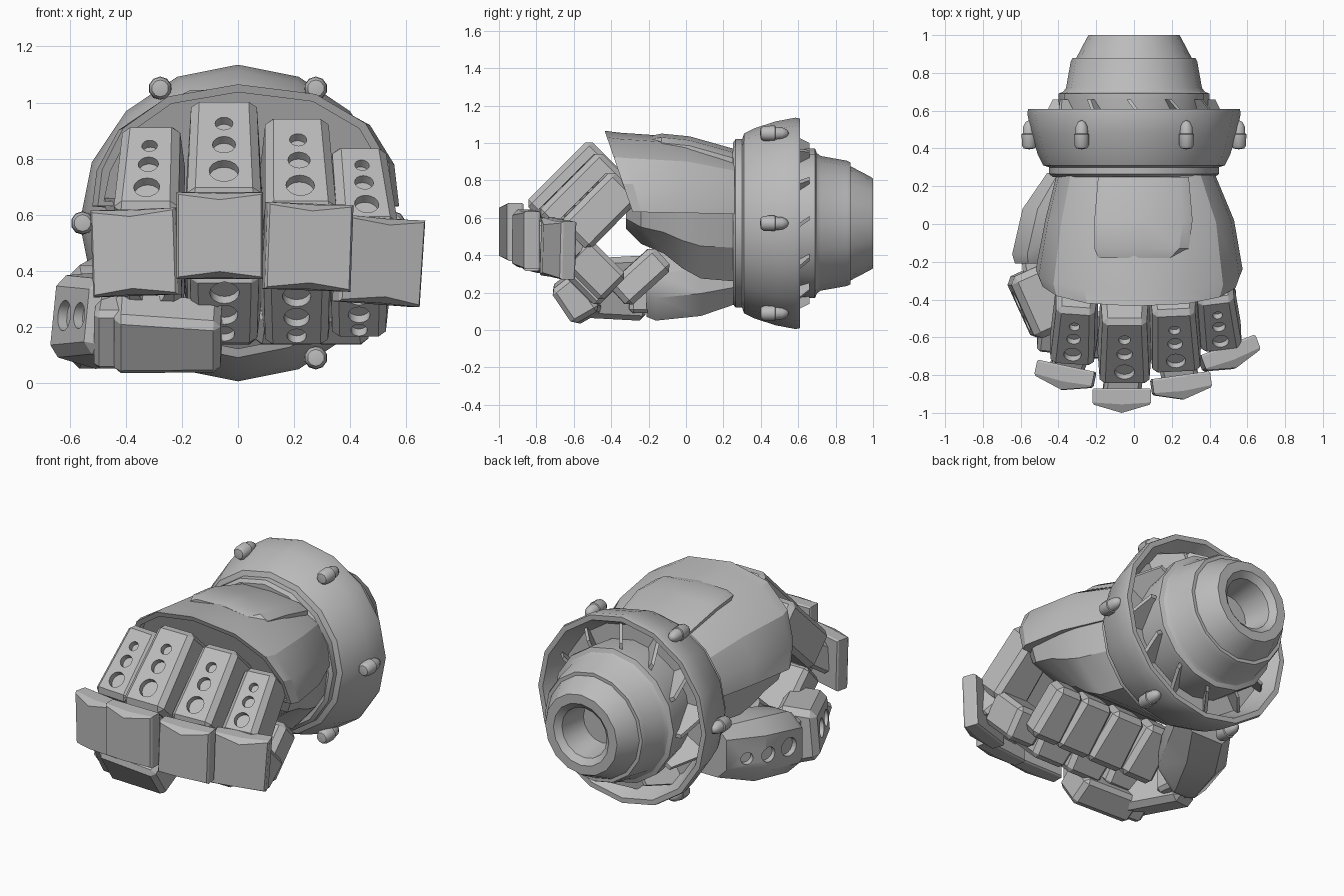
import bpy, bmesh, math
from mathutils import Vector, Matrix

if "Cube" in bpy.data.objects:
    bpy.data.objects.remove(bpy.data.objects["Cube"])

grey = bpy.data.materials.new("metal_grey")
grey.diffuse_color = (0.5, 0.5, 0.5, 1)
grey.use_nodes = True
grey.node_tree.nodes["Principled BSDF"].inputs["Base Color"].default_value = grey.diffuse_color


def finish(name, bm, bevel=0.0):
    """Turn a bmesh into a shaded object with optional bevelled edges."""
    bmesh.ops.recalc_face_normals(bm, faces=bm.faces)
    if bevel:
        edges = [e for e in bm.edges if e.calc_face_angle(0) > math.radians(35)]
        bmesh.ops.bevel(bm, geom=edges, offset=bevel, segments=1, affect='EDGES', profile=0.5)
        bmesh.ops.recalc_face_normals(bm, faces=bm.faces)
    me = bpy.data.meshes.new(name)
    bm.to_mesh(me)
    bm.free()
    me.materials.append(grey)
    ob = bpy.data.objects.new(name, me)
    bpy.context.collection.objects.link(ob)
    return ob


def shade(ob, angle=30):
    bpy.ops.object.select_all(action='DESELECT')
    ob.select_set(True)
    bpy.context.view_layer.objects.active = ob
    bpy.ops.object.shade_smooth_by_angle(angle=math.radians(angle))


def drill(ob, holes, depth=0.035):
    """Cut round blind holes: each is (point, outward axis, radius)."""
    bm = bmesh.new()
    for p, axis, r in holes:
        rot = Vector(axis).to_track_quat('Z', 'Y').to_matrix().to_4x4()
        bmesh.ops.create_cone(bm, cap_ends=True, segments=16, radius1=r, radius2=r,
                              depth=depth * 2, matrix=Matrix.Translation(p) @ rot)
    cut = finish("hole_cutter", bm)
    mod = ob.modifiers.new("holes", 'BOOLEAN')
    mod.operation, mod.solver, mod.object = 'DIFFERENCE', 'EXACT', cut
    bpy.ops.object.select_all(action='DESELECT')
    ob.select_set(True)
    bpy.context.view_layer.objects.active = ob
    bpy.ops.object.modifier_apply(modifier=mod.name)
    bpy.data.objects.remove(cut)


def segment(name, c, xa, d, size, ends=(1, 1), crown=1.0, bevel=0.02, holes=()):
    """Tapered block: width along xa, length along d, thickness along d x xa."""
    c, xa, d = Vector(c), Vector(xa).normalized(), Vector(d).normalized()
    n = d.cross(xa)
    w, l, t = (s / 2 for s in size)
    bm = bmesh.new()
    bmesh.ops.create_cube(bm, size=2)
    for v in bm.verts:
        x, y, z = v.co
        k = (ends[1] if y > 0 else ends[0]) * (crown if z > 0 else 1)
        v.co = c + xa * x * w * k + d * y * l + n * z * t
    ob = finish(name, bm, bevel)
    if holes:
        drill(ob, [(c + d * o + n * t, n, r) for o, r in holes])
    shade(ob)
    return ob


def loft(name, rings, bevel=0.0, lip=0.0):
    """Skin closed rings of points; lip sinks the last cap."""
    bm = bmesh.new()
    rows = [[bm.verts.new(p) for p in ring] for ring in rings]
    for a, b in zip(rows, rows[1:]):
        for i in range(len(a)):
            j = (i + 1) % len(a)
            bm.faces.new((a[i], a[j], b[j], b[i]))
    bm.faces.new(rows[0])
    cap = bm.faces.new(rows[-1])
    bmesh.ops.recalc_face_normals(bm, faces=bm.faces)
    if lip:
        bmesh.ops.inset_region(bm, faces=[cap], thickness=lip)
        ext = bmesh.ops.extrude_face_region(bm, geom=[cap])
        bmesh.ops.delete(bm, geom=[cap], context='FACES')
        bmesh.ops.translate(bm, vec=(0, 0.04, 0),
                            verts=[g for g in ext['geom'] if isinstance(g, bmesh.types.BMVert)])
    return finish(name, bm, bevel)


# Wrist cuff: flared ring, open bowl and stepped socket, turned around y
CZ, SIDES = 0.57, 16
profile = [(.25, 0), (.25, .43), (.265, .45), (.295, .45), (.30, .45), (.31, .48), (.37, .51),
           (.48, .545), (.585, .565), (.61, .56), (.61, .53), (.50, .47), (.50, .38), (.66, .40),
           (.69, .40), (.70, .375), (.72, .36), (.86, .335), (.88, .325), (.88, .305),
           (.985, .25), (1, .24), (1, .185), (.97, .15), (.80, .125), (.80, 0)]
bm = bmesh.new()
vs = [bm.verts.new((0, y, CZ + r)) for y, r in profile]
es = [bm.edges.new(p) for p in zip(vs, vs[1:])]
bmesh.ops.spin(bm, geom=vs + es, cent=(0, 0, CZ), axis=(0, 1, 0), angle=math.tau,
               steps=SIDES, use_merge=True)
bmesh.ops.remove_doubles(bm, verts=bm.verts, dist=1e-4)
shade(finish("wrist_cuff", bm))

# Turbine fins inside the cuff bowl
bm = bmesh.new()
for i in range(12):
    spin = Matrix.Translation((0, 0, CZ)) @ Matrix.Rotation(math.tau * i / 12, 4, 'Y')
    new = bmesh.ops.create_cube(bm, size=1)['verts']
    for v in new:
        x, y, z = v.co
        r = .36 if z < 0 else (.43 if y > 0 else .51)
        yy = .66 if y > 0 else .50
        v.co = spin @ Vector((x * .022 - (yy - .62) * .7, yy, r))
finish("cuff_fins", bm)

# Six rounded studs around the cuff
for i in range(6):
    a = math.tau * i / 6
    p = Vector((.555 * math.cos(a), 0, CZ + .555 * math.sin(a)))
    bm = bmesh.new()
    path = [(.395, 0), (.40, .03), (.415, .04), (.475, .042), (.478, .036), (.515, .033), (.54, .02), (.55, 0)]
    vs = [bm.verts.new((p.x, y, p.z + r)) for y, r in path]
    es = [bm.edges.new(q) for q in zip(vs, vs[1:])]
    bmesh.ops.spin(bm, geom=vs + es, cent=p, axis=(0, 1, 0), angle=math.tau, steps=10, use_merge=True)
    bmesh.ops.remove_doubles(bm, verts=bm.verts, dist=1e-4)
    shade(finish("cuff_stud", bm), 40)

# Back-of-hand shell: arched sections, slanted front with a sunken opening
arch = [(-1, 0), (-.97, .3), (-.82, .64), (-.5, .9), (0, 1), (.5, .92), (.82, .68), (.97, .35), (1, 0)]


def arch_ring(y, left, right, top, base, slant):
    return [(left * -u if u < 0 else right * u, y - slant * h, base + (top - base) * h) for u, h in arch]


shade(loft("hand_shell", [arch_ring(.26, -.41, .43, .96, .62, 0), arch_ring(.02, -.47, .53, 1.03, .625, .02),
                          arch_ring(-.24, -.52, .575, 1.055, .63, .12),
                          arch_ring(-.285, -.50, .555, 1.065, .63, .15)], lip=.03), 25)

# Raised panel on top of the shell
panel = [[(x0, y, z - .06), (x0, y, z - .015), (x0 + .04, y, z + .004), (.04, y, z + .01),
          (x1 - .05, y, z - .01), (x1, y, z - .04), (x1, y, z - .09)]
         for y, x0, x1, z in ((.25, -.19, .29, .96), (.02, -.21, .31, 1.025), (-.13, -.21, .29, 1.04), (-.18, -.19, .24, 1.03))]
shade(loft("shell_panel", panel), 25)

# Palm under the shell
under = [(-1, 1), (-.93, .45), (-.6, 0), (.6, 0), (.93, .45), (1, 1)]
rows = [(.26, .40, .26), (.08, .47, .275), (-.02, .49, .33), (-.12, .50, .41), (-.24, .51, .46), (-.32, .46, .54)]
shade(loft("palm", [[(u * w + .025, y, lo + (.66 - lo) * h) for u, h in under] for y, w, lo in rows]), 30)

# Fingers: x, hole-centre (y, z), yaw, size, plate centre, plate roll, lower segment (y, z)
fingers = [("index", -.32, -.61, .78, -12, .93, (-.365, -.80, .465), -2, (-.525, .325)),
           ("middle", -.05, -.69, .85, 0, 1.06, (-.065, -.92, .525), 0, (-.54, .32)),
           ("ring", .218, -.635, .795, 8, 1.02, (.25, -.85, .485), 2, (-.525, .31)),
           ("little", .45, -.545, .715, 21, .87, (.505, -.69, .435), 4, (-.485, .32))]
for name, x, my, mz, yaw, s, pc, roll, (ly, lz) in fingers:
    half = Matrix.Rotation(math.radians(yaw / 3), 3, 'Z')
    full = Matrix.Rotation(math.radians(yaw), 3, 'Z')
    xa, xf = half @ Vector((1, 0, 0)), full @ Vector((1, 0, 0))
    d = half @ Vector((0, -.707, -.707))
    n = d.cross(xa)
    t = .25 * s
    top = Vector((x, my, mz))
    segment(name + "_upper_segment", top - n * t / 2, xa, d, (.275 * s, .46 * s, t), (.88, 1), .9, .028,
            [(-.10 * s, .03 * s), (0, .039 * s), (.125 * s, .05 * s)])
    dm = Vector((0, .707, -.707))
    segment(name + "_middle_segment", (x * .96, ly, lz), (1, 0, 0), dm, (.265 * s, .33 * s, .2), (1, .94), .86, .025,
            [(-.095 * s, .05 * s), (.01, .045 * s), (.10 * s, .034 * s)])
    segment(name + "_tip", (x * .84 - .01, -.225 - .02 * s, .285), (-1, 0, 0), (0, .74, .67),
            (.235 * s, .32, .165), (1, .88), .85, .03)
    # Knuckle joint linking the segments to the plate
    knuckle = top + d * .24 * s - n * t * .55
    end = Vector((x * .96, ly - .06, lz + .08))
    segment(name + "_link", (knuckle + end) / 2, xa, end - knuckle, (.15 * s, (end - knuckle).length + .08, .12))
    back = Vector(pc) + full @ Vector((0, .03, 0))
    segment(name + "_knuckle", (knuckle + back) / 2, xf, back - knuckle,
            (.19 * s, (back - knuckle).length + .06, .16))
    # Knuckle plate with a shallow ridged front
    frame = Matrix.Translation(pc) @ full.to_4x4() @ Matrix.Rotation(math.radians(roll), 4, 'Y')
    plate = [[frame @ Vector((u * .155 * k, y - ridge * (u == 0), v * .155 * k * (1 - ridge * 3 * (u == 0))))
              for u, v in ((-1, -1), (0, -1), (1, -1), (1, 1), (0, 1), (-1, 1))]
             for y, k, ridge in ((.05, .96, 0), (.04, 1, 0), (-.025, 1, .01), (-.037, .95, .043))]
    shade(loft(name + "_plate", plate), 20)


# Thumb base: chamfered block growing out of the cuff
def chamfered(y, x0, x1, z0, z1, c):
    k = c * 1.5
    return [(x0 + c, y, z0), (x1 - k, y, z0), (x1, y, z0 + k), (x1, y, z1 - k),
            (x1 - k, y, z1), (x0 + c, y, z1), (x0, y, z1 - c), (x0, y, z0 + c)]


base = loft("thumb_base", [chamfered(.27, -.46, -.10, .14, .44, .06), chamfered(.08, -.59, -.19, .075, .45, .08),
                           chamfered(-.16, -.645, -.31, .05, .42, .08), chamfered(-.21, -.63, -.35, .07, .39, .07)])
drill(base, [((-.525, .17, .25), (-1, .68, 0), .036), ((-.594, .06, .25), (-1, .4, 0), .045),
             ((-.63, -.085, .25), (-1, .23, 0), .055)])
shade(base, 38)

# Thumb middle, tip and the joints between them
segment("thumb_middle", (-.50, -.41, .23), (.10, 0, 1), (.41, -.91, 0), (.365, .36, .22), (1, .9), .78, .035,
        [(-.05, .055), (.08, .047)])
segment("thumb_joint_rear", (-.50, -.23, .22), (0, 0, 1), (.1, -1, 0), (.26, .16, .18))
segment("thumb_joint_front", (-.44, -.57, .18), (0, -.5, .86), (1, -.1, 0), (.24, .14, .14))
segment("thumb_tip", (-.25, -.59, .168), (0, -.56, .83), (1, -.03, -.03), (.28, .38, .17), (1, .86), .9, .025)
